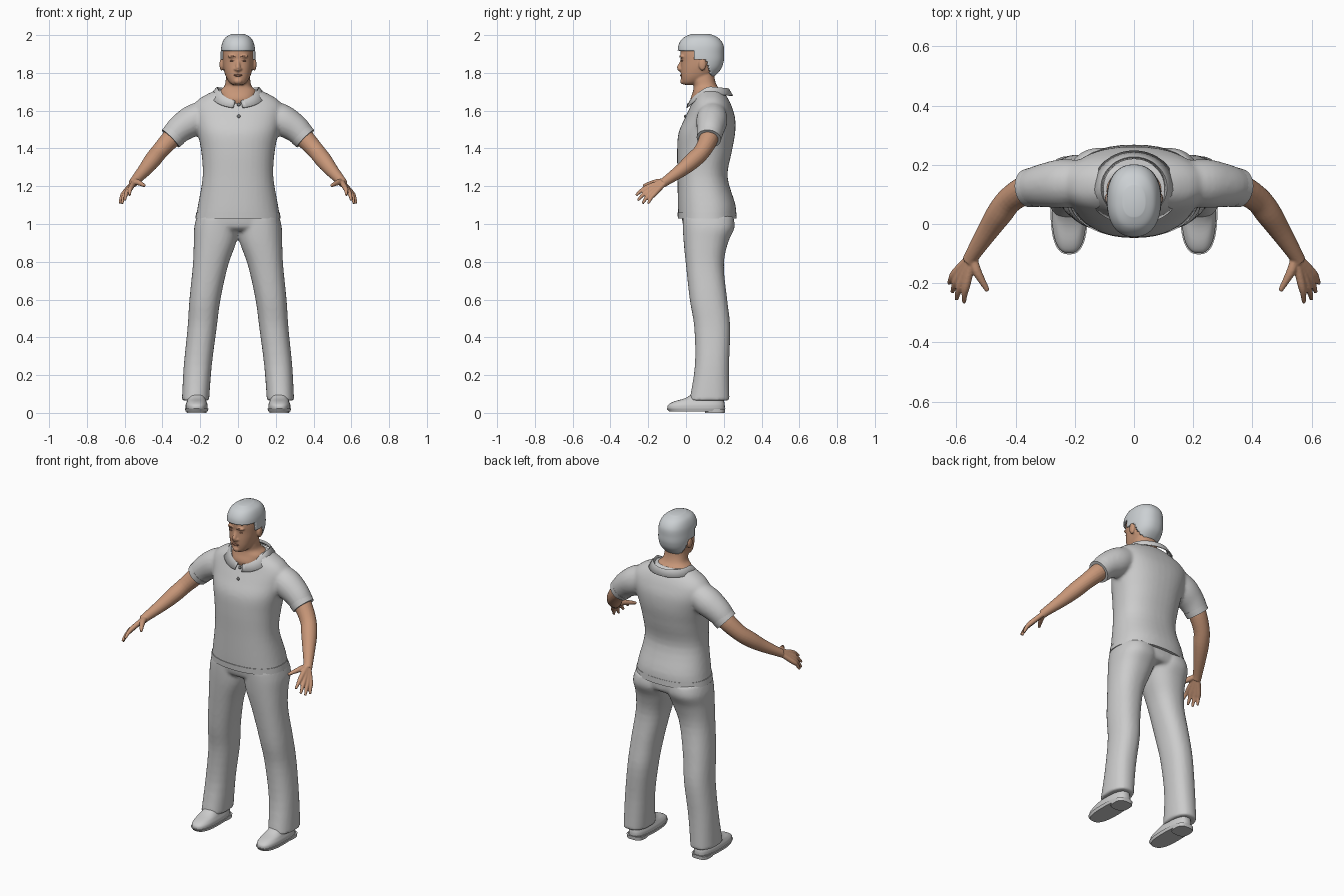
import bpy, bmesh, math
from mathutils import Vector, Matrix

cube = bpy.data.objects.get("Cube")
if cube:
    bpy.data.objects.remove(cube, do_unlink=True)


def material(name, red, green, blue):
    mat = bpy.data.materials.new(name)
    mat.use_nodes = True
    colour = (red, green, blue, 1)
    mat.diffuse_color = colour
    mat.node_tree.nodes["Principled BSDF"].inputs["Base Color"].default_value = colour
    return mat


cloth = material("grey cloth", .6, .6, .6)
hair_grey = material("hair grey", .6, .63, .65)
skin = material("skin", .58, .31, .19)
dark_skin = material("dark skin", .3, .14, .09)
button_grey = material("button grey", .22, .22, .22)


def spline(rows, steps):
    """Smoothly resample rows of numbers through every given row."""
    out = []
    last = len(rows) - 1
    for i in range(last):
        a, b, c, d = (rows[max(0, min(last, i + k))] for k in (-1, 0, 1, 2))
        for s in range(steps):
            t = s / steps
            out.append([q + t / 2 * (r - p + t * (2*p - 5*q + 4*r - v + t * (3*(q - r) + v - p)))
                        for p, q, r, v in zip(a, b, c, d)])
    out.append(list(rows[-1]))
    return out


def skin_rings(bm, rings, caps=True):
    loops = [[bm.verts.new(p) for p in ring] for ring in rings]
    n = len(loops[0])
    for low, high in zip(loops, loops[1:]):
        for i in range(n):
            j = (i + 1) % n
            bm.faces.new((low[i], low[j], high[j], high[i]))
    if caps:
        bm.faces.new(loops[0][::-1])
        bm.faces.new(loops[-1])


def loft(bm, rows, side=1, cx=0, power=2.3, n=40, steps=4):
    """Stack rounded rings; each row is z, x centre, half width, front y, back y."""
    def pw(v):
        return math.copysign(abs(v) ** (2 / power), v)
    rings = []
    for z, x, rx, front, back in spline(rows, steps):
        ring = []
        for i in range(n):
            a = math.tau * i / n
            ring.append((side * (cx + x + rx * pw(math.cos(a))),
                         (front + back) / 2 + (back - front) / 2 * pw(math.sin(a)), z))
        rings.append(ring)
    skin_rings(bm, rings)


def tube(bm, rows, side=1, n=20, steps=4):
    """Round limb; each row is x, y, z, radius."""
    path = spline(rows, steps)
    pts = [Vector((side * p[0], p[1], p[2])) for p in path]
    rings = []
    for i, p in enumerate(pts):
        d = pts[min(i + 1, len(pts) - 1)] - pts[max(i - 1, 0)]
        q = d.to_track_quat("Z", "Y")
        rings.append([p + q @ Vector((math.cos(math.tau * k / n), math.sin(math.tau * k / n), 0))
                      * path[i][3] for k in range(n)])
    skin_rings(bm, rings)


def ball(bm, centre, size):
    bmesh.ops.create_uvsphere(bm, u_segments=20, v_segments=12, radius=1,
                              matrix=Matrix.Translation(centre) @ Matrix.Diagonal((*size, 1)))


def finish(bm, name, mat, voxel=0, smooth=0, thick=0):
    bmesh.ops.recalc_face_normals(bm, faces=bm.faces)
    mesh = bpy.data.meshes.new(name)
    bm.to_mesh(mesh)
    bm.free()
    obj = bpy.data.objects.new(name, mesh)
    bpy.context.collection.objects.link(obj)
    mesh.materials.append(mat)
    bpy.ops.object.select_all(action="DESELECT")
    obj.select_set(True)
    bpy.context.view_layer.objects.active = obj
    bpy.ops.object.shade_smooth_by_angle(angle=math.radians(45))
    if thick:
        mod = obj.modifiers.new("thickness", "SOLIDIFY")
        mod.thickness = thick
        mod.offset = 0
    if voxel:
        mod = obj.modifiers.new("merge", "REMESH")
        mod.mode = "VOXEL"
        mod.voxel_size = voxel
        mod.use_smooth_shade = True
    if smooth:
        mod = obj.modifiers.new("soften", "SMOOTH")
        mod.iterations = smooth
    return obj


SIDES = (1, -1)

# Shirt: torso and both sleeves merged
bm = bmesh.new()
loft(bm, [(1.03, 0, .224, -.04, .265), (1.1, 0, .212, -.043, .262), (1.25, 0, .187, -.045, .22),
          (1.38, 0, .194, -.047, .242), (1.48, 0, .213, -.04, .26), (1.56, 0, .232, -.006, .26),
          (1.62, 0, .238, .022, .243), (1.66, 0, .208, .038, .225), (1.69, 0, .158, .055, .205),
          (1.71, 0, .112, .062, .19)])
for s in SIDES:
    tube(bm, [(.15, .14, 1.595, .07), (.235, .137, 1.55, .083), (.305, .13, 1.505, .074),
              (.352, .122, 1.457, .064)], s)
finish(bm, "shirt", cloth, .01, 4)

# Shirt hem and sleeve cuffs
bm = bmesh.new()
loft(bm, [(1.028, 0, .226, -.043, .268), (1.062, 0, .221, -.045, .267)], steps=1)
finish(bm, "shirt_hem", cloth)
bm = bmesh.new()
for s in SIDES:
    tube(bm, [(.334, .125, 1.475, .068), (.357, .121, 1.452, .065)], s, 28, 1)
finish(bm, "sleeve_cuffs", cloth)

# Folded collar, open at the front
bm = bmesh.new()
rows = []
for i in range(41):
    a = math.radians(8 + 344 * i / 40)
    c, sn = math.cos(a), math.sin(a)
    z = 1.725 - .075 * max(0, c) ** 1.4 - .01 * max(0, -c)
    wide = 1 + .25 * max(0, c)
    rows.append([bm.verts.new(p) for p in (
        (.106 * sn, .122 - .1 * c, z - .012), (.112 * sn, .123 - .104 * c, z),
        (.138 * sn * wide, .124 - .122 * c, z - .036))])
for a, b in zip(rows, rows[1:]):
    for k in (0, 1):
        bm.faces.new((a[k], b[k], b[k + 1], a[k + 1]))
finish(bm, "collar", cloth, thick=.006)

# Buttons
bm = bmesh.new()
for y, z in ((.012, 1.632), (-.004, 1.57)):
    ball(bm, (.004, y, z), (.009, .006, .009))
finish(bm, "buttons", button_grey)

# Trousers: hips and flared legs merged
bm = bmesh.new()
loft(bm, [(.965, 0, .2, .01, .23), (.99, 0, .226, -.015, .25), (1.07, 0, .21, -.025, .25)])
for s in SIDES:
    loft(bm, [(.065, .225, .072, .018, .23), (.25, .213, .074, .047, .228),
              (.45, .19, .077, .044, .234), (.6, .175, .082, .02, .218),
              (.78, .146, .093, 0, .2), (.9, .122, .112, -.012, .222),
              (.98, .114, .118, -.017, .257), (1.04, .108, .11, -.018, .25)], s)
finish(bm, "trousers", cloth, .01, 3)

# Shoes with sole and heel
bm = bmesh.new()
for s in SIDES:
    loft(bm, [(.022, 0, .058, -.098, .205), (.042, 0, .058, -.095, .205), (.06, 0, .052, -.065, .202),
              (.08, 0, .047, 0, .2), (.12, 0, .042, .06, .19)], s, .219, 2.6)
finish(bm, "shoes", cloth)
bm = bmesh.new()
for s in SIDES:
    loft(bm, [(.007, 0, .058, -.09, .2), (.024, 0, .063, -.103, .209)], s, .219, 2.6, steps=1)
    loft(bm, [(0, 0, .052, .1, .205), (.02, 0, .054, .1, .207)], s, .219, 3, steps=1)
finish(bm, "shoe_soles", cloth)

# Arms and hands merged
bm = bmesh.new()
wrist = (.543, -.1, 1.232)
fingers = [((.564, -.195, 1.198), (.574, -.265, 1.152)), ((.579, -.189, 1.182), (.6, -.255, 1.125)),
           ((.592, -.178, 1.17), (.614, -.23, 1.108)), ((.602, -.163, 1.164), (.625, -.2, 1.108))]
for s in SIDES:
    tube(bm, [(.29, .13, 1.52, .05), (.35, .122, 1.457, .051), (.415, .085, 1.385, .045),
              (.455, .035, 1.335, .044), (.495, -.025, 1.285, .036), (*wrist, .026),
              (.557, -.125, 1.215, .024)], s)
    for knuckle, tip in fingers:
        middle = (Vector(knuckle) + Vector(tip)) / 2 + Vector((.003, -.003, .004))
        tube(bm, [(*wrist, .014), (*knuckle, .0145), (*middle, .011), (*tip, .007)], s, 12)
    tube(bm, [(.545, -.11, 1.228, .014), (.533, -.155, 1.222, .016), (.512, -.195, 1.212, .012),
              (.494, -.226, 1.202, .008)], s, 12)
finish(bm, "arms_and_hands", skin, .004, 3)

# Neck, head, nose, brow, jaw and ears merged
head = [(1.737, 0, .028, -.012, .05), (1.75, 0, .046, -.02, .08), (1.78, 0, .064, -.026, .13),
        (1.82, 0, .076, -.028, .17), (1.86, 0, .081, -.027, .185), (1.9, 0, .081, -.03, .187),
        (1.94, 0, .076, -.026, .184), (1.97, 0, .06, -.003, .16), (1.988, 0, .03, .035, .12)]
bm = bmesh.new()
loft(bm, head)
loft(bm, [(1.62, 0, .085, .035, .19), (1.66, 0, .095, .024, .2), (1.7, 0, .1, .036, .19),
          (1.73, 0, .072, .04, .165), (1.77, 0, .064, .03, .152), (1.82, 0, .06, .04, .15)])
tube(bm, [(0, -.016, 1.88, .009), (0, -.027, 1.85, .01), (0, -.036, 1.826, .013),
          (0, -.028, 1.814, .01)], n=12)
ball(bm, (0, -.017, 1.756), (.022, .014, .016))
for s in SIDES:
    ball(bm, (s * .012, -.03, 1.82), (.009, .01, .008))
    ball(bm, (s * .03, -.021, 1.888), (.026, .012, .009))
    ball(bm, (s * .087, .087, 1.845), (.011, .02, .034))
finish(bm, "head_and_neck", skin, .005, 3)

# Eyes, eyebrows and lips
bm = bmesh.new()
for s in SIDES:
    ball(bm, (s * .031, -.02, 1.864), (.014, .006, .0035))
    tube(bm, [(.014, -.032, 1.884, .002), (.032, -.031, 1.89, .003), (.05, -.02, 1.886, .002)], s, 8)
ball(bm, (0, -.025, 1.787), (.024, .008, .006))
finish(bm, "eyes_brows_and_lips", dark_skin)


# Hair: a shell over the skull, trimmed along the hairline
def hairline(y):
    if y < .045:
        return 1.92
    if y < .105:
        return 1.872
    return 1.872 - min(1, (y - .105) / .03) * .09


bm = bmesh.new()
rows = [(z + .012 * max(0, min(1, (z - 1.9) / .08)), x, rx + .006, front - .009, back + .009)
        for z, x, rx, front, back in head]
loft(bm, rows, n=72, steps=8)
faces = [f for f in bm.faces
         if f.calc_center_median().z < hairline(f.calc_center_median().y)]
bmesh.ops.delete(bm, geom=faces, context="FACES")
finish(bm, "hair", hair_grey, thick=.01)
